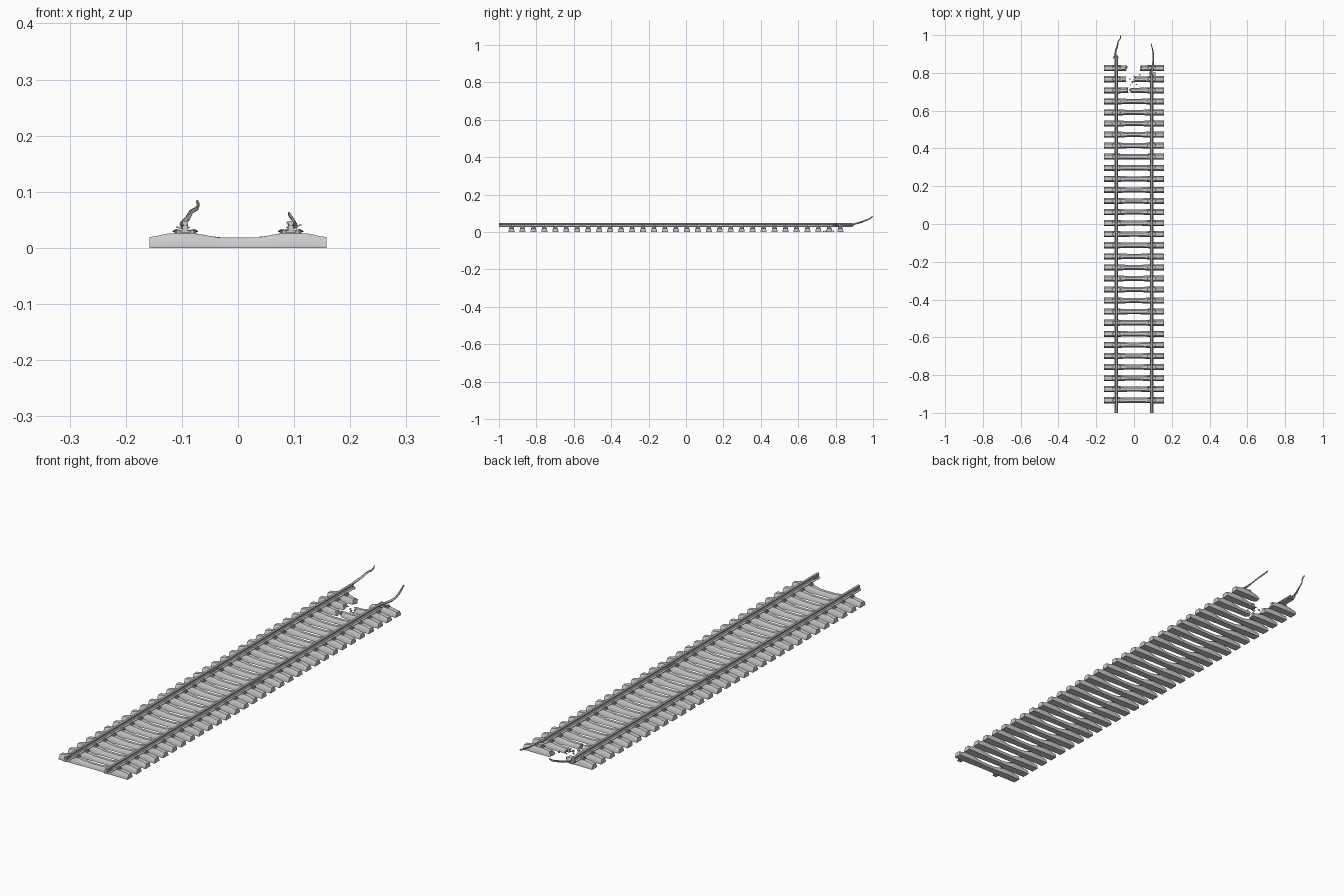
import bpy, bmesh, math, random
from mathutils import Vector, Matrix

if "Cube" in bpy.data.objects:
    bpy.data.objects.remove(bpy.data.objects["Cube"])

random.seed(4)
PITCH, Y0, COUNT = 0.0586, -0.933, 31
RAIL_X, SEAT = 0.094, 0.026


def finish(name, bm, angle=35):
    bmesh.ops.recalc_face_normals(bm, faces=bm.faces[:])
    me = bpy.data.meshes.new(name)
    bm.to_mesh(me)
    bm.free()
    ob = bpy.data.objects.new(name, me)
    bpy.context.collection.objects.link(ob)
    bpy.ops.object.select_all(action='DESELECT')
    bpy.context.view_layer.objects.active = ob
    ob.select_set(True)
    bpy.ops.object.shade_smooth_by_angle(angle=math.radians(angle))
    return ob


def loft(bm, rings):
    rows = [[bm.verts.new(p) for p in r] for r in rings]
    n = len(rows[0])
    for a, b in zip(rows, rows[1:]):
        for i in range(n):
            bm.faces.new((a[i], a[(i + 1) % n], b[(i + 1) % n], b[i]))
    bm.faces.new(rows[0])
    bm.faces.new(rows[-1][::-1])


def box(bm, c, s, rot=0, axis='Y'):
    m = Matrix.Translation(c) @ Matrix.Rotation(rot, 4, axis) @ Matrix.Diagonal((*s, 1))
    bmesh.ops.create_cube(bm, size=1, matrix=m)


def cyl(bm, c, r, h, seg=6):
    bmesh.ops.create_cone(bm, cap_ends=True, segments=seg, radius1=r, radius2=r,
                          depth=h, matrix=Matrix.Translation(c))


def tube(bm, pts, r, seg=6):
    pts = [Vector(p) for p in pts]
    rings = []
    for i, p in enumerate(pts):
        t = (pts[min(i + 1, len(pts) - 1)] - pts[max(i - 1, 0)]).normalized()
        q = t.to_track_quat('Z', 'Y')
        rings.append([p + q @ Vector((r * math.cos(k * math.tau / seg),
                                      r * math.sin(k * math.tau / seg), 0)) for k in range(seg)])
    loft(bm, rings)


def sleeper_section(x):
    # height, bottom half width and top half width along a waisted concrete sleeper
    a = abs(x)
    s = lambda e0, e1: (lambda t: t * t * (3 - 2 * t))(max(0, min(1, (a - e0) / (e1 - e0))))
    h = 0.018 + 0.008 * s(0.025, 0.085) - 0.007 * s(0.118, 0.16)
    w = s(0.03, 0.085)
    return h, 0.0135 + 0.0025 * w, 0.008 + 0.003 * w


def sleeper(name, y, x0=-0.158, x1=0.158, jag0=0, jag1=0):
    bm = bmesh.new()
    n = max(8, int((x1 - x0) / 0.011))
    rings = []
    for i in range(n + 1):
        x = x0 + (x1 - x0) * i / n
        h, b, t = sleeper_section(x)
        prof = [(-b, 0), (0, 0), (b, 0), (b, 0.005), (t, h - 0.002), (t - 0.002, h), (0, h),
                (-t + 0.002, h), (-t, h - 0.002), (-b, 0.005)]
        j = jag0 if i == 0 else jag1 if i == n else 0
        rings.append([(x + random.uniform(-j, j), y + u, v) for u, v in prof])
    loft(bm, rings)
    return finish(name, bm)


# whole sleepers, repeated along the track
whole = sleeper("sleepers", Y0)
arr = whole.modifiers.new("repeat", 'ARRAY')
arr.count = COUNT - 3
arr.use_relative_offset = False
arr.use_constant_offset = True
arr.constant_offset_displace = (0, PITCH, 0)

# snapped sleepers at the damaged end
for k, (l, r) in enumerate([(-0.037, -0.018), (-0.042, 0.004), (-0.04, 0.038)]):
    y = Y0 + (COUNT - 3 + k) * PITCH
    sleeper(f"broken_sleeper_left_{k}", y, x1=l, jag1=0.008)
    sleeper(f"broken_sleeper_right_{k}", y, x0=r, jag0=0.008 if k != 1 else 0.014)

# concrete rubble
bm = bmesh.new()
for x, y, s in [(-0.008, 0.752, .010), (0.004, 0.762, .013), (-0.022, 0.768, .007),
                (-0.018, 0.735, .006), (0.03, 0.79, .007), (0.012, 0.738, .006)]:
    g = bmesh.ops.create_icosphere(bm, subdivisions=1, radius=s * 0.6,
                                   matrix=Matrix.Translation((x, y, s * 0.5)))
    for v in g['verts']:
        v.co += Vector([random.uniform(-.2, .2) * s for _ in range(3)])
        v.co.z = max(v.co.z, 0)
finish("rubble", bm, 10)

# rail profile: foot, web and head
HALF = [(0.0100, 0), (0.0100, 0.0018), (0.0030, 0.0042), (0.0016, 0.0065), (0.0016, 0.0125),
        (0.0050, 0.0145), (0.0054, 0.0185), (0.0040, 0.0202)]
PROFILE = HALF + [(-u, v) for u, v in reversed(HALF)]


def rail(name, x, y1):
    bm = bmesh.new()
    ring = lambda y, j: [(x + u, y + random.uniform(-j, j), SEAT + 0.0015 + v) for u, v in PROFILE]
    loft(bm, [ring(-1, 0), ring(-0.0265, 0)])
    loft(bm, [ring(-0.0255, 0), ring(y1 - 0.02, 0), ring(y1, 0.009)])
    finish(name, bm)


def torn_head(name, path):
    # strip of rail head peeled away from the rail, twisting and thinning
    bm = bmesh.new()
    pts = [Vector(p) for p in path]
    rings = []
    sec = [(-.0052, -.003), (.0052, -.003), (.0054, .001), (.004, .003), (-.004, .003), (-.0054, .001)]
    for i, p in enumerate(pts):
        t = (pts[min(i + 1, len(pts) - 1)] - pts[max(i - 1, 0)]).normalized()
        side = t.cross(Vector((0, 0, 1))).normalized()
        up = side.cross(t)
        tw = Matrix.Rotation(i * 0.2, 3, t)
        k = 1 - 0.45 * i / (len(pts) - 1)
        rings.append([p + tw @ (side * u * k + up * v * k) for u, v in sec])
    loft(bm, rings)
    finish(name, bm)


rail("rail_left", -RAIL_X, 0.885)
rail("rail_right", RAIL_X, 0.80)
torn_head("torn_rail_left", [(-.094, .86, .044), (-.097, .885, .040), (-.099, .90, .043),
                             (-.096, .918, .047), (-.090, .935, .052), (-.086, .952, .059),
                             (-.083, .968, .065), (-.073, .981, .070), (-.070, .990, .077),
                             (-.073, .998, .083)])
torn_head("torn_rail_right", [(.094, .78, .044), (.096, .81, .042), (.099, .835, .039),
                              (.102, .86, .038), (.103, .885, .040), (.101, .91, .046),
                              (.097, .93, .052), (.093, .945, .057), (.091, .957, .061)])

# splayed scraps of rail foot and web at the break
bm = bmesh.new()
box(bm, (-.096, .882, .033), (.030, .010, .0025), .3)
box(bm, (-.101, .890, .040), (.003, .022, .013), .5)
box(bm, (.098, .795, .036), (.032, .022, .0025), -.35)
box(bm, (.090, .808, .041), (.003, .024, .012), -.5)
finish("rail_scraps", bm)

# fishplates bolted across the rail joints
bm = bmesh.new()
for x in (-RAIL_X, RAIL_X):
    for y, ln in ((-0.026, 0.056), (-0.983, 0.034)):
        for s in (-1, 1):
            box(bm, (x + s * .0032, y, SEAT + .010), (.0032, ln, .0075))
            for d in (-.36, -.13, .13, .36):
                bmesh.ops.create_cone(bm, cap_ends=True, segments=6, radius1=.0019, radius2=.0019,
                                      depth=.004, matrix=Matrix.Translation(
                                          (x + s * .006, y + d * ln, SEAT + .010))
                                      @ Matrix.Rotation(math.pi / 2, 4, 'Y'))
finish("fishplates", bm)

# rail fastening: pad, shoulders, bolts and bent spring clips, repeated per sleeper
bm = bmesh.new()
for x in (-RAIL_X, RAIL_X):
    box(bm, (x, Y0, SEAT + .0006), (.040, .021, .0022))
    for s in (-1, 1):
        box(bm, (x + s * .0125, Y0, SEAT + .0025), (.004, .020, .004))
        cyl(bm, (x + s * .0165, Y0, SEAT + .004), .0022, .008)
        cyl(bm, (x + s * .0165, Y0, SEAT + .003), .0036, .0015, 10)
        tube(bm, [(x + s * u, Y0 + v, SEAT + w) for u, v, w in
                  [(.008, -.002, .0045), (.008, -.007, .0048), (.013, -.009, .0062),
                   (.020, -.008, .004), (.0215, -.004, .003), (.0195, 0, .005),
                   (.0215, .004, .003), (.020, .008, .004), (.013, .009, .0062),
                   (.008, .007, .0048), (.008, .002, .0045)]], .0012)
clips = finish("rail_fastenings", bm)
arr = clips.modifiers.new("repeat", 'ARRAY')
arr.count = COUNT
arr.use_relative_offset = False
arr.use_constant_offset = True
arr.constant_offset_displace = (0, PITCH, 0)
